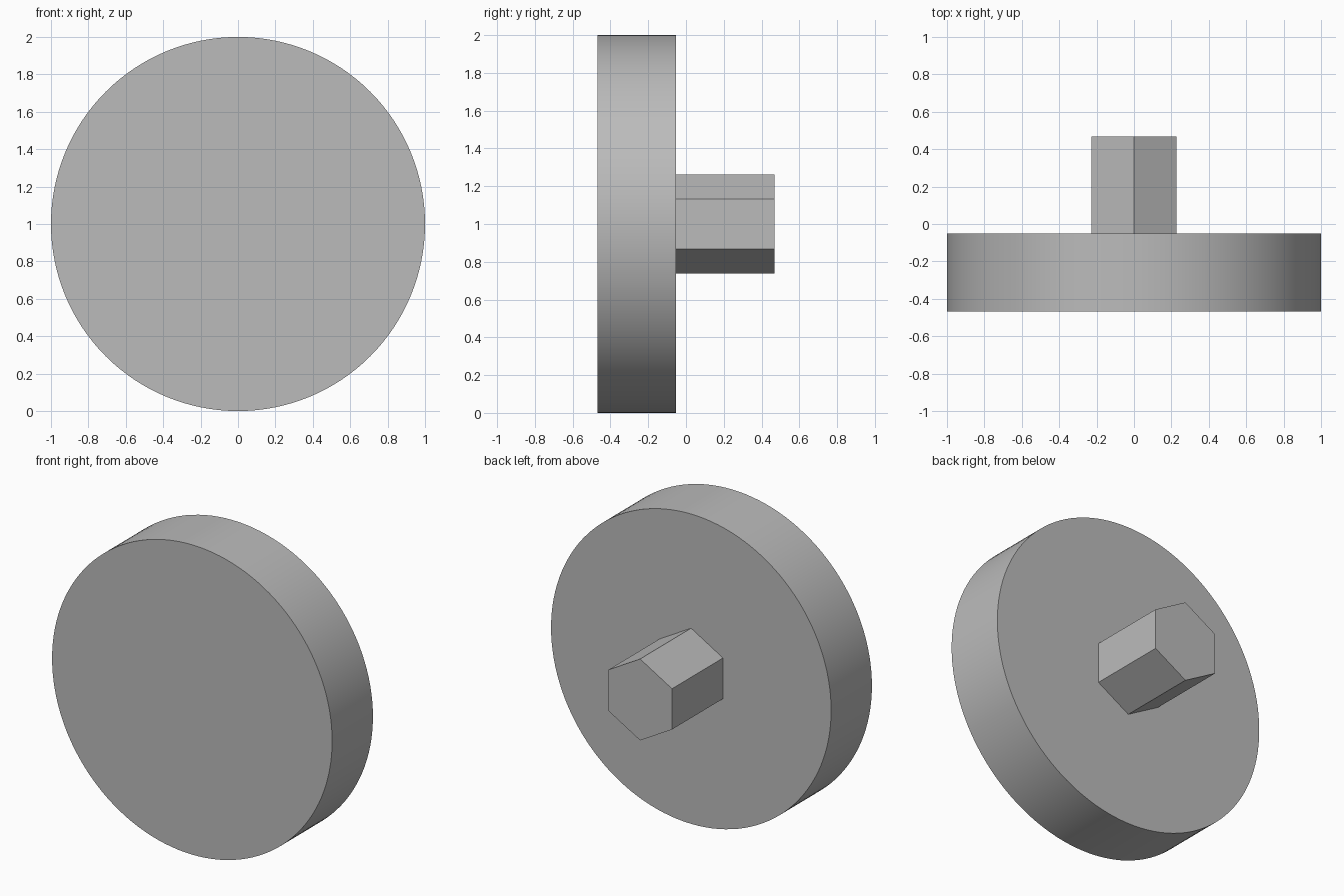
import bpy
import math

cube = bpy.data.objects.get("Cube")
if cube:
    bpy.data.objects.remove(cube, do_unlink=True)

# Single plain grey
GREY = (0.5, 0.5, 0.5, 1.0)
grey = bpy.data.materials.new("plain_grey")
grey.use_nodes = True
grey.diffuse_color = GREY
grey.node_tree.nodes["Principled BSDF"].inputs["Base Color"].default_value = GREY


def prism(name, sides, radius, y_front, y_back):
    """Prism along y, centred on the axis at z = 1, with a corner at the top."""
    bpy.ops.mesh.primitive_cylinder_add(
        vertices=sides, radius=radius, depth=y_back - y_front,
        location=(0, (y_front + y_back) / 2, 1), rotation=(math.pi / 2, 0, 0))
    obj = bpy.context.object
    obj.name = name
    obj.data.materials.append(grey)
    bpy.ops.object.transform_apply(location=False, rotation=True, scale=True)
    return obj


# Round plate at the front
prism("round_plate", 128, 1.0, -0.468, -0.052)
bpy.ops.object.shade_smooth_by_angle(angle=math.radians(30))

# Hexagonal stub at the back
prism("hex_stub", 6, 0.263, -0.052, 0.468)
